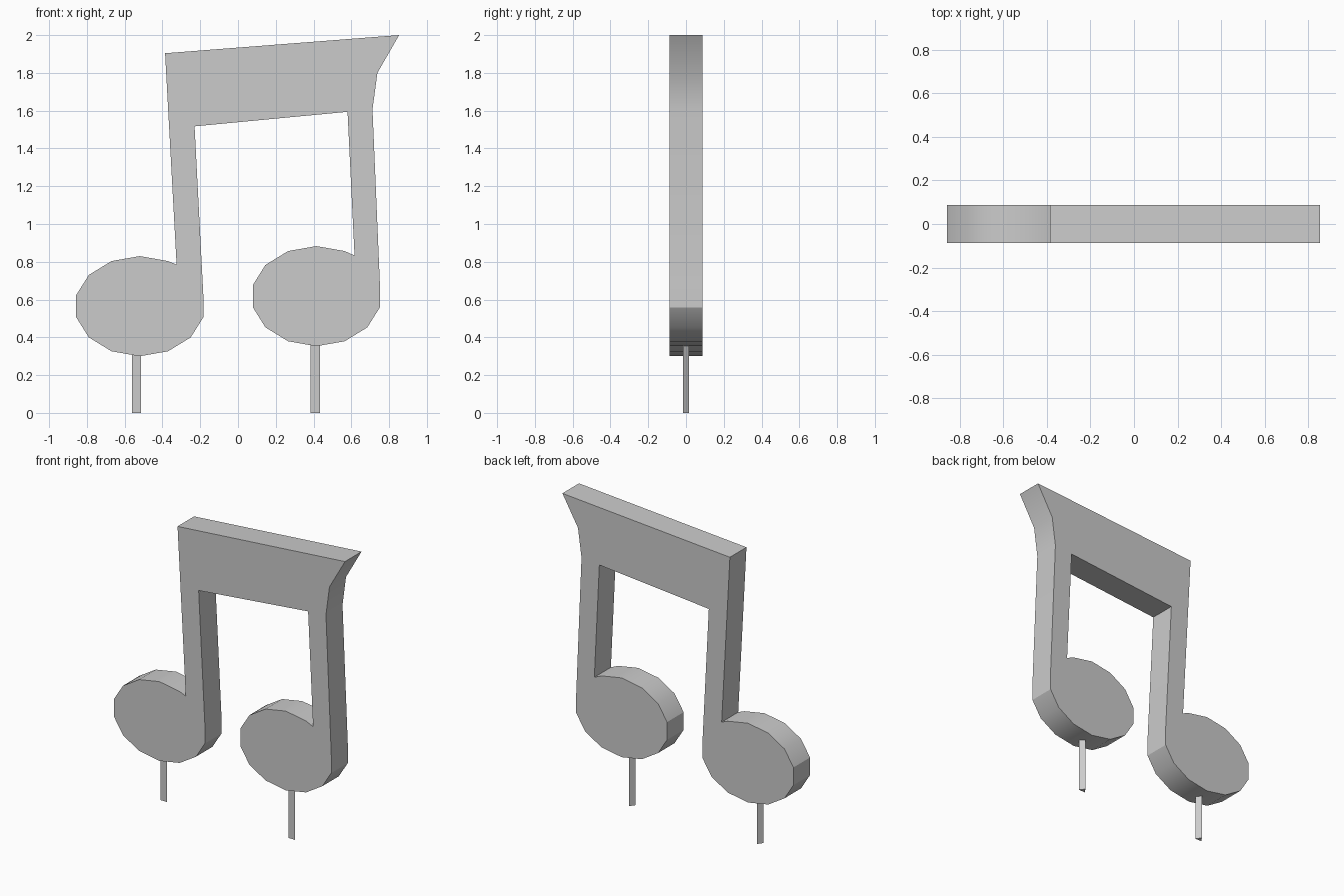
import bpy, bmesh
from math import sin, cos, pi, radians

if "Cube" in bpy.data.objects:
    bpy.data.objects.remove(bpy.data.objects["Cube"])

HALF = 0.0875   # half thickness of the plate


def make_prism(name, outline, direction):
    """Fill a closed outline and extrude it along direction."""
    bm = bmesh.new()
    face = bm.faces.new([bm.verts.new(p) for p in outline])
    ext = bmesh.ops.extrude_face_region(bm, geom=[face], use_keep_orig=True)
    moved = [g for g in ext["geom"] if isinstance(g, bmesh.types.BMVert)]
    bmesh.ops.translate(bm, verts=moved, vec=direction)
    bmesh.ops.recalc_face_normals(bm, faces=bm.faces[:])
    mesh = bpy.data.meshes.new(name)
    bm.to_mesh(mesh)
    bm.free()
    ob = bpy.data.objects.new(name, mesh)
    bpy.context.collection.objects.link(ob)
    return ob


def head(cx, cz):
    """14-sided oval, open at its upper right where the stem joins."""
    angles = [2 * pi * k / 14 for k in range(6, 19)]
    return [(cx + 0.345 * sin(a), cz - 0.265 * cos(a)) for a in angles]


# Note plate: two oval heads, two stems and the slanted beam in one outline
profile = [(-0.325, 0.785)] + head(-0.52, 0.565)
profile += [(-0.23, 1.517), (0.58, 1.594), (0.617, 0.833)] + head(0.415, 0.618)
profile += [(0.712, 1.607), (0.738, 1.80), (0.853, 2.0), (-0.386, 1.904)]
plate = make_prism("note_plate", [(x, -HALF, z) for x, z in profile], (0, 2 * HALF, 0))
bpy.context.view_layer.objects.active = plate
plate.select_set(True)
bpy.ops.object.shade_smooth_by_angle(angle=radians(30))

# Thin three-sided pegs under the heads, flat side to the front
for name, x, top in (("left_peg", -0.537, 0.32), ("right_peg", 0.409, 0.37)):
    make_prism(name, [(x - 0.024, -0.017, 0), (x + 0.024, -0.017, 0), (x, 0.017, 0)],
               (0, 0, top))
